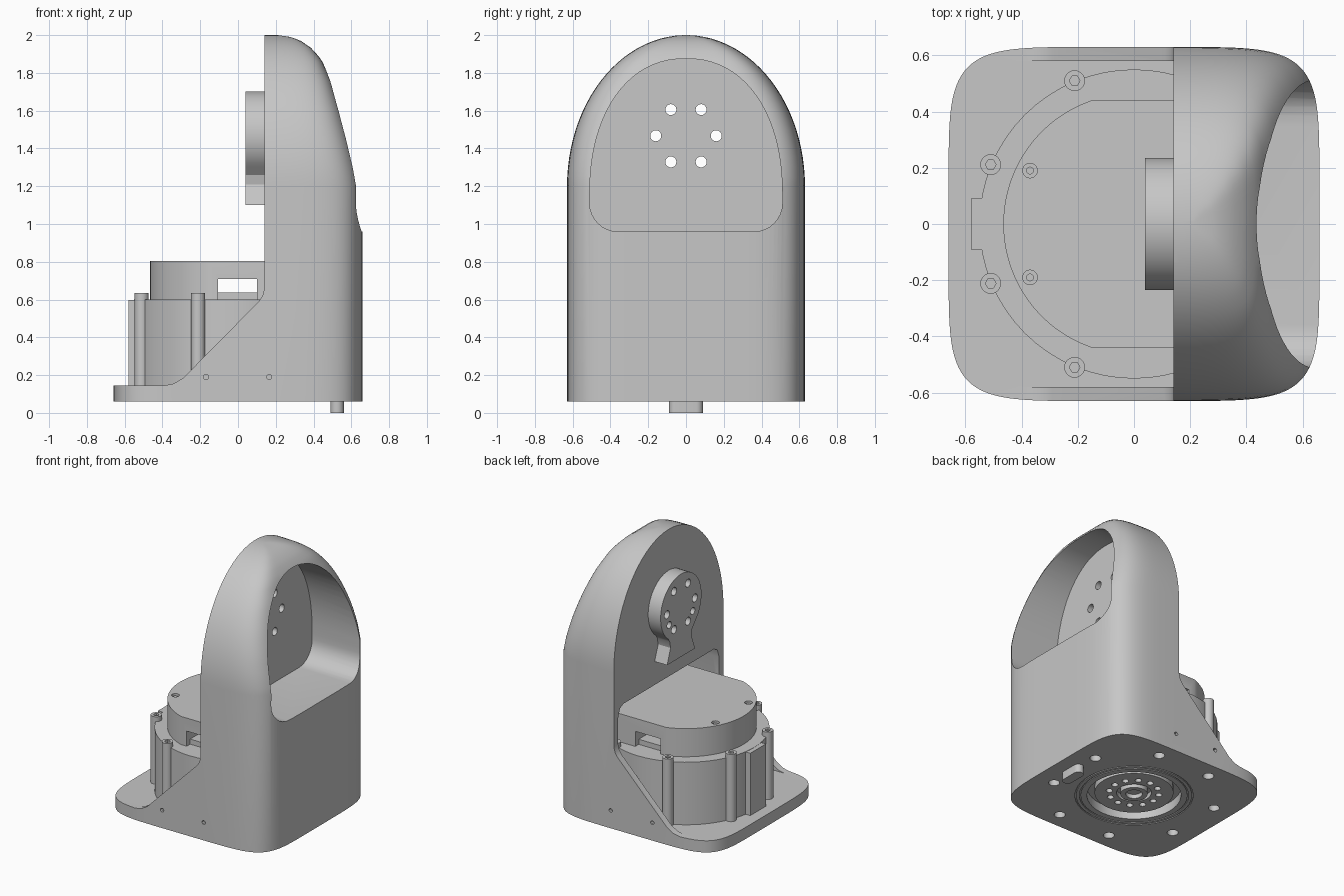
import bpy, bmesh
from math import sin, cos, pi, radians

if "Cube" in bpy.data.objects:
    bpy.data.objects.remove(bpy.data.objects["Cube"], do_unlink=True)

grey = bpy.data.materials.new("plain grey")
grey.use_nodes = True
grey.diffuse_color = (0.57, 0.57, 0.57, 1)
grey.node_tree.nodes["Principled BSDF"].inputs["Base Color"].default_value = grey.diffuse_color


def loft(name, rings):
    """Closed solid through rings of 3D points."""
    bm = bmesh.new()
    vs = [[bm.verts.new(p) for p in ring] for ring in rings]
    n = len(vs[0])
    for a, b in zip(vs, vs[1:]):
        for i in range(n):
            bm.faces.new((a[i], a[(i + 1) % n], b[(i + 1) % n], b[i]))
    bm.faces.new(vs[0])
    bm.faces.new(vs[-1])
    bmesh.ops.recalc_face_normals(bm, faces=bm.faces)
    me = bpy.data.meshes.new(name)
    bm.to_mesh(me)
    bm.free()
    me.materials.append(grey)
    ob = bpy.data.objects.new(name, me)
    bpy.context.collection.objects.link(ob)
    return ob


def prism(name, pts, axis, lo, hi):
    """Extrude a 2D outline along an axis."""
    place = {"x": lambda p, h: (h, p[0], p[1]),
             "y": lambda p, h: (p[0], h, p[1]),
             "z": lambda p, h: (p[0], p[1], h)}[axis]
    return loft(name, [[place(p, h) for p in pts] for h in (lo, hi)])


def circle(r, c=(0, 0), n=32, start=0.0, sweep=2 * pi):
    return [(c[0] + r * cos(start + sweep * i / n), c[1] + r * sin(start + sweep * i / n))
            for i in range(n)]


def box(name, x, y, z):
    return prism(name, [(x[0], y[0]), (x[1], y[0]), (x[1], y[1]), (x[0], y[1])], "z", *z)


def power(v, e):
    return abs(v) ** e * (1 if v >= 0 else -1)


def plan(a, b, z, n=96):
    """Rounded square outline at height z."""
    return [(a * power(cos(2 * pi * (i + .5) / n), 1 / 3),
             b * power(sin(2 * pi * (i + .5) / n), 1 / 3), z) for i in range(n)]


def cut(ob, cutters):
    for c in cutters:
        m = ob.modifiers.new("cut", "BOOLEAN")
        m.operation, m.solver, m.object = "DIFFERENCE", "EXACT", c
    bpy.context.view_layer.update()
    me = bpy.data.meshes.new_from_object(ob.evaluated_get(bpy.context.evaluated_depsgraph_get()))
    ob.modifiers.clear()
    ob.data = me
    for c in cutters:
        bpy.data.objects.remove(c, do_unlink=True)


# Housing: square base rising into a domed arch
depths = [(1.2, .66), (1.3, .64), (1.45, .6), (1.6, .553), (1.75, .5), (1.87, .442),
          (1.93, .39), (1.97, .332), (1.99, .28), (2.0, .21)]


def depth(z):
    for (z0, d0), (z1, d1) in zip(depths, depths[1:]):
        if z <= z1:
            return d0 + (d1 - d0) * (z - z0) / (z1 - z0)
    return depths[-1][1]


rings = [plan(.66, .63, .06)]
for i in range(25):
    t = radians(88.5 * i / 24)
    z = 1.2 + .8 * sin(t)
    rings.append(plan(depth(z), .63 * cos(t), z))
housing = loft("housing", rings)

# Cut the front step and sloping cheeks
step = prism("step_cutter", [(-1, .145), (-.39, .145), (-.34, .155), (-.29, .185), (.11, .59),
                             (.13, .62), (.14, .66), (.14, 2.3), (-1, 2.3)], "y", -1, 1)
# Hollow for the motor
pocket = loft("pocket_cutter", [plan(.6, .58, .145), plan(.6, .58, .85),
                                plan(.58, .56, .91), plan(.54, .52, .93)])
front_gap = box("gap_cutter", (-1, .1), (-.58, .58), (.145, .9))
# Arched opening in the rear
arch = [(.51 * power(cos(pi * i / 40), .91), 1.15 + .725 * power(sin(pi * i / 40), .91))
        for i in range(41)]
arch += circle(.15, (-.36, 1.11), 8, pi, pi / 2) + [(-.36, .96)]
arch += circle(.15, (.36, 1.11), 8, 1.5 * pi, pi / 2) + [(.51, 1.11)]
opening = prism("opening_cutter", arch, "x", .24, 1)

hub_z = 1.467
bolt_angles = [i * pi / 3 for i in range(6)]


def bolt_cutters():
    return [prism("bolt_cutter", circle(.029, (.16 * cos(a), hub_z + .16 * sin(a)), 20), "x", -.1, .3)
            for a in bolt_angles]


screws = [(.552 * cos(pi / 8 + i * pi / 4), .552 * sin(pi / 8 + i * pi / 4)) for i in range(8)]
cut(housing, [step, pocket, front_gap, opening] + bolt_cutters())

# Underside recess, grooves, screw holes and side pin holes
under = [prism("recess_cutter", circle(.31, n=48), "z", 0, .125)]
under += [prism("screw_cutter", circle(.037, p, 20), "z", 0, .11) for p in screws]
for x in (-.17, .165):
    for y in (-.63, .63):
        under.append(prism("pin_cutter", circle(.014, (x, .19), 12), "y", y - .03, y + .03))
for r in (.36, .39):
    groove = prism("groove_cutter", circle(r, n=48), "z", .05, .066)
    cut(groove, [prism("core", circle(r - .008, n=48), "z", 0, .1)])
    under.append(groove)
cut(housing, under)

# Output hub in the recess
hub = prism("output_hub", circle(.26, n=40), "z", .08, .13)
cut(hub, [prism("hub_bore", circle(.115), "z", .07, .115)] +
    [prism("hub_hole", circle(.022, p, 16), "z", .07, .11) for p in circle(.165, n=12)])
collar = prism("hub_collar", circle(.09), "z", .07, .12)
cut(collar, [prism("collar_bore", circle(.055), "z", .06, .1)])

# Round-ended locating tab
tab = circle(.035, (.525, .055), 12, 0, pi) + [(.49, .055)]
tab += circle(.035, (.525, -.055), 12, pi, pi) + [(.56, -.055)]
prism("locating_tab", tab, "z", 0, .07)

# Round mounting boss with a flared foot
outline = circle(.235, (0, hub_z), 40, radians(-52), radians(284))
outline += [(-.13, 1.26), (-.12, 1.21), (-.16, 1.1), (.16, 1.1), (.12, 1.21), (.13, 1.26)]
boss = prism("mounting_boss", outline, "x", .04, .145)
cut(boss, bolt_cutters() + [prism("blind_hole", circle(.025, (s * .135, hub_z - .085), 16), "x", 0, .08)
                            for s in (-1, 1)])

# Motor drum, key pad and screw posts
prism("motor_drum", circle(.55, n=64), "z", .14, .6)
box("drum_pad", (-.58, -.5), (-.09, .09), (.14, .598))
for i, p in enumerate(screws):
    post = prism("screw_post_%d" % (i + 1), circle(.037, p, 20), "z", .14, .635)
    cut(post, [prism("socket", circle(.019, p, 6), "z", .61, .7)])

# Motor cap with side window, socket block and two small screws
lid = circle(.465, (0, 0), 40, radians(108.8), radians(142.4))
lid += [(-.15, -.44), (.4, -.44), (.4, .44)]
cap = prism("motor_cap", lid, "z", .595, .805)
cut(cap, [box("window_cutter", (-.105, .1), (-1, 1), (.55, .71))] +
    [prism("cap_screw", circle(.026, (-.37, s * .19), 20), "z", .78, .9) for s in (-1, 1)])
box("window_block", (-.105, .1), (-.4, .4), (.595, .637))
for s in (-1, 1):
    prism("cap_screw_head", circle(.014, (-.37, s * .19), 12), "z", .77, .795)

# Soft shading on curved parts
for ob in bpy.context.collection.objects:
    if ob.type == "MESH" and grey.name in ob.data.materials:
        bpy.ops.object.select_all(action="DESELECT")
        ob.select_set(True)
        bpy.context.view_layer.objects.active = ob
        bpy.ops.object.shade_smooth_by_angle(angle=radians(30))
